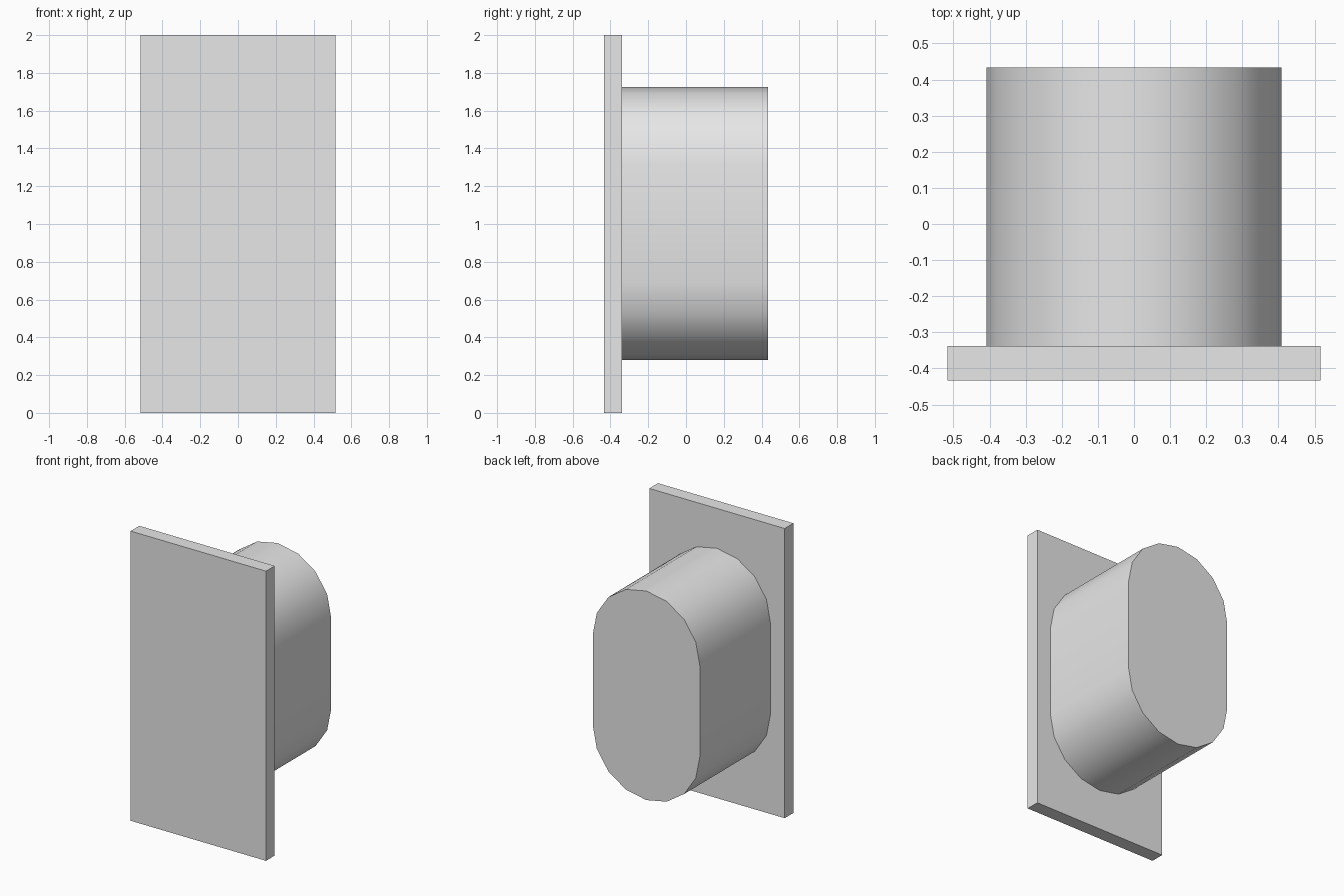
import bpy, bmesh, math

cube = bpy.data.objects.get("Cube")
if cube:
    bpy.data.objects.remove(cube, do_unlink=True)

grey = bpy.data.materials.new("light_grey")
grey.use_nodes = True
colour = (0.8, 0.8, 0.8, 1)
grey.diffuse_color = colour
grey.node_tree.nodes["Principled BSDF"].inputs["Base Color"].default_value = colour


def extrude_profile(name, points, y0, y1):
    """Extrude an (x, z) outline along y into a closed solid."""
    bm = bmesh.new()
    face = bm.faces.new([bm.verts.new((x, y0, z)) for x, z in points])
    result = bmesh.ops.extrude_face_region(bm, geom=[face], use_keep_orig=True)
    verts = [v for v in result["geom"] if isinstance(v, bmesh.types.BMVert)]
    bmesh.ops.translate(bm, verts=verts, vec=(0, y1 - y0, 0))
    bmesh.ops.recalc_face_normals(bm, faces=bm.faces)
    mesh = bpy.data.meshes.new(name)
    bm.to_mesh(mesh)
    bm.free()
    mesh.materials.append(grey)
    obj = bpy.data.objects.new(name, mesh)
    bpy.context.collection.objects.link(obj)
    bpy.ops.object.select_all(action="DESELECT")
    obj.select_set(True)
    bpy.context.view_layer.objects.active = obj
    bpy.ops.object.shade_smooth_by_angle(angle=math.radians(30))
    return obj


# Flat upright front plate
half_width = 0.517
extrude_profile("front_plate",
                [(-half_width, 0), (half_width, 0), (half_width, 2), (-half_width, 2)],
                -0.433, -0.338)

# Capsule-shaped body behind the plate: two half circles joined by straight sides
radius, straight, steps = 0.409, 0.313, 8
outline = []
for side in (1, -1):
    for i in range(steps + 1):
        a = math.pi * i / steps
        outline.append((side * radius * math.cos(a),
                        1.003 + side * (straight + radius * math.sin(a))))
extrude_profile("rounded_body", outline, -0.338, 0.433)
